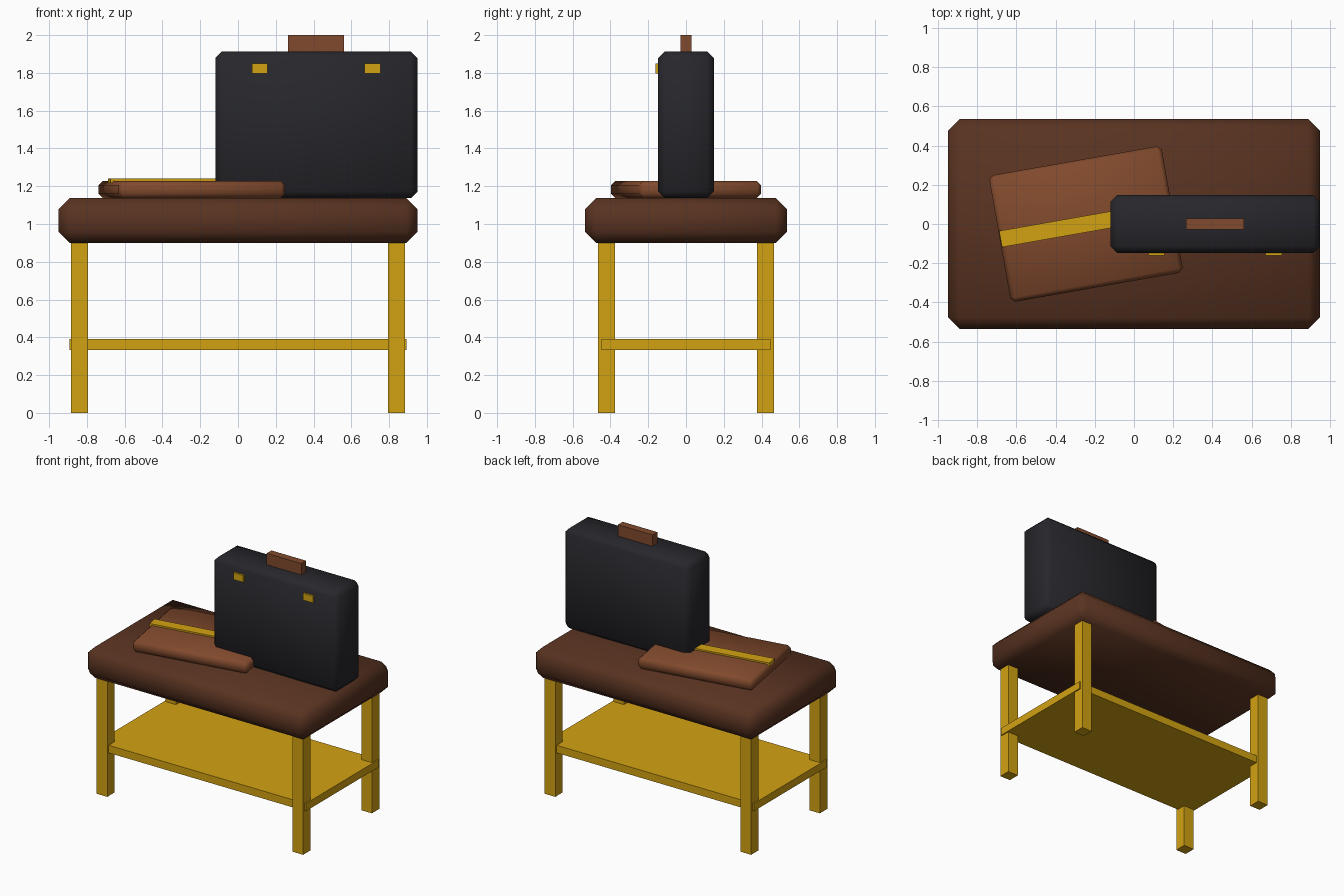
import bpy
from math import radians

if "Cube" in bpy.data.objects:
    bpy.data.objects.remove(bpy.data.objects["Cube"])


def material(name, rgb):
    m = bpy.data.materials.new(name)
    m.diffuse_color = (*rgb, 1)
    m.use_nodes = True
    m.node_tree.nodes["Principled BSDF"].inputs["Base Color"].default_value = m.diffuse_color
    return m


DARK_LEATHER = material("dark_leather", (0.10, 0.033, 0.015))
TAN_LEATHER = material("tan_leather", (0.22, 0.068, 0.026))
BLACK = material("black_shell", (0.02, 0.02, 0.025))
BRASS = material("brass", (0.65, 0.36, 0.006))


def box(name, lo, hi, mat, bevel=0.0, turn=0.0):
    """Box between two corners, optionally chamfered and turned about z."""
    bpy.ops.mesh.primitive_cube_add(size=1, location=[(a + b) / 2 for a, b in zip(lo, hi)])
    ob = bpy.context.object
    ob.name = name
    ob.scale = [b - a for a, b in zip(lo, hi)]
    bpy.ops.object.transform_apply(location=False, rotation=False, scale=True)
    ob.rotation_euler.z = radians(turn)
    ob.data.materials.append(mat)
    if bevel:
        mod = ob.modifiers.new("Bevel", "BEVEL")
        mod.width = bevel
        mod.segments = 1
        bpy.ops.object.shade_smooth()
    return ob


# Bench: padded top, four legs, lower shelf
box("bench_top", (-0.95, -0.535, 0.90), (0.95, 0.535, 1.137), DARK_LEATHER, 0.058)
for side, x in (("left", -0.838), ("right", 0.838)):
    for end, y in (("front", -0.42), ("back", 0.42)):
        box(f"{end}_{side}_leg", (x - 0.045, y - 0.045, 0), (x + 0.045, y + 0.045, 0.91), BRASS)
box("shelf", (-0.893, -0.447, 0.333), (0.893, 0.447, 0.392), BRASS)

# Folder lying at an angle, with a strap across it
cx = -0.245
box("folder", (cx - 0.447, -0.328, 1.137), (cx + 0.447, 0.328, 1.228), TAN_LEATHER, 0.022, 10)
box("folder_strap", (cx - 0.443, -0.042, 1.216), (cx + 0.443, 0.042, 1.24), BRASS, turn=10)

# Upright case with handle and two clasps
box("case", (-0.12, -0.147, 1.137), (0.95, 0.147, 1.912), BLACK, 0.034)
box("case_handle", (0.266, -0.029, 1.90), (0.562, 0.029, 2.0), TAN_LEATHER)
for side, x in (("left", 0.115), ("right", 0.713)):
    box(f"{side}_clasp", (x - 0.042, -0.162, 1.797), (x + 0.042, -0.14, 1.85), BRASS)
